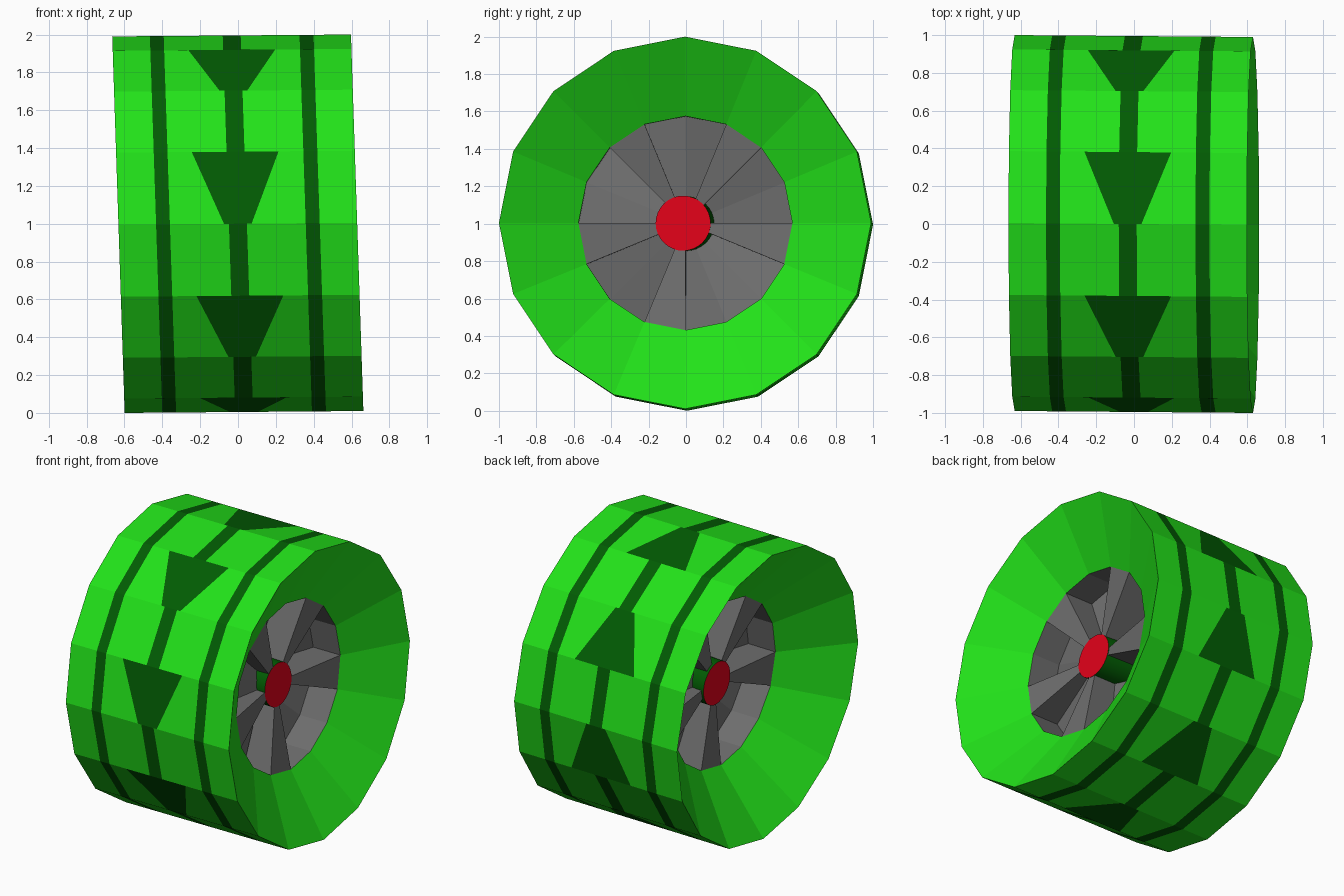
import bpy, bmesh, math
from mathutils import Vector, Matrix

if "Cube" in bpy.data.objects:
    bpy.data.objects.remove(bpy.data.objects["Cube"])

N = 16                       # sides of the wheel
R, R_IN, R_HUB = 0.995, 0.572, 0.135
X_RIM = {-1: -0.632, 1: 0.63}
SPOKES = {1, 4, 8, 11, 14}   # sectors that carry a spoke


def material(name, col):
    m = bpy.data.materials.new(name)
    m.diffuse_color = (*col, 1)
    m.use_nodes = True
    m.node_tree.nodes["Principled BSDF"].inputs["Base Color"].default_value = m.diffuse_color
    return m


GREEN = material("bright green", (0.016, 0.76, 0.010))
DARK = material("dark green", (0.0006, 0.108, 0.001))
GREY = material("grey", (0.155, 0.155, 0.155))
RED = material("red", (0.77, 0.0005, 0.010))

# slight lean of the whole wheel
LEAN = Matrix(((1, 0, -0.033, 0), (-0.008, 1, 0, 0), (0.008, 0, 1, 1), (0, 0, 0, 1)))


def point(x, r, k):
    a = 2 * math.pi * k / N
    return Vector((x, r * math.sin(a), r * math.cos(a)))


def face(bm, pts, facing, mat=0):
    """Add a polygon whose normal points along the given direction."""
    f = bm.faces.new([bm.verts.new(p) for p in pts])
    f.normal_update()
    if f.normal.dot(facing) < 0:
        f.normal_flip()
    f.material_index = mat


def finish(bm, name, mats, matrix=LEAN):
    bmesh.ops.remove_doubles(bm, verts=bm.verts, dist=1e-5)
    bmesh.ops.transform(bm, matrix=matrix, verts=bm.verts)
    me = bpy.data.meshes.new(name)
    bm.to_mesh(me)
    bm.free()
    for m in mats:
        me.materials.append(m)
    ob = bpy.data.objects.new(name, me)
    bpy.context.collection.objects.link(ob)
    return ob


# tread: strips across each side, with arrows on every other side
bm = bmesh.new()
for k in range(N):
    low, high = (-0.048, 0.047), (-0.048, 0.047)
    if k % 2 == 0:
        low, high = (-0.074, 0.072), (-0.232, 0.227)
    rows = [[X_RIM[-1], -0.433, -0.36, *mid, 0.358, 0.432, X_RIM[1]] for mid in (low, high)]
    for i in range(7):
        face(bm, [point(rows[0][i], R, k), point(rows[0][i + 1], R, k),
                  point(rows[1][i + 1], R, k + 1), point(rows[1][i], R, k + 1)],
             point(0, 1, k + 0.5), i % 2)
finish(bm, "tread", [GREEN, DARK])

# ring, spoke hub end, pocket floor at ring, pocket floor at hub
DEPTHS = {-1: (0.29, 0.235, 0.08, 0.06), 1: (0.39, 0.315, 0.18, 0.15)}
for s, side in ((-1, "left"), (1, "right")):
    out = Vector((s, 0, 0))
    ring, inner, floor_o, floor_mid = (s * d for d in DEPTHS[s])
    spokes = SPOKES if s > 0 else {N - 1 - k for k in SPOKES}

    def floor_i(k):
        """Pocket floor near the hub, shallower on one side."""
        return floor_mid - 0.11 * math.sin(2 * math.pi * k / N)

    # sidewall: dished ring from the rim to the wheel centre
    bm = bmesh.new()
    for k in range(N):
        face(bm, [point(X_RIM[s], R, k), point(X_RIM[s], R, k + 1),
                  point(ring, R_IN, k + 1), point(ring, R_IN, k)], out)
    finish(bm, side + "_sidewall", [GREEN])

    # spokes with deep pockets between them
    bm = bmesh.new()
    for k in range(N):
        if k in spokes:
            face(bm, [point(ring, R_IN, k), point(ring, R_IN, k + 1),
                      point(inner, R_HUB, k + 1), point(inner, R_HUB, k)], out)
            for j in (k, k + 1):              # spoke side walls
                face(bm, [point(ring, R_IN, j), point(inner, R_HUB, j),
                          point(floor_i(j), R_HUB, j), point(floor_o, R_IN, j)],
                     point(0, 1, j) - point(0, 1, k + 0.5))
        else:
            face(bm, [point(floor_o, R_IN, k), point(floor_o, R_IN, k + 1),
                      point(floor_i(k + 1), R_HUB, k + 1), point(floor_i(k), R_HUB, k)], out)
            face(bm, [point(ring, R_IN, k), point(ring, R_IN, k + 1),
                      point(floor_o, R_IN, k + 1), point(floor_o, R_IN, k)],
                 -point(0, 1, k + 0.5))
    finish(bm, side + "_spokes", [GREY])

# axle through the wheel, with red end caps
bm = bmesh.new()
bmesh.ops.create_cone(bm, cap_ends=True, segments=32, radius1=0.147, radius2=0.147, depth=0.575,
                      matrix=Matrix.Translation((0.0325, 0, 0)) @ Matrix.Rotation(math.pi / 2, 4, 'Y'))
for f in bm.faces:
    f.material_index = 1 if len(f.verts) > 4 else 0
    f.smooth = len(f.verts) == 4
for e in bm.edges:
    e.smooth = all(len(f.verts) == 4 for f in e.link_faces)
finish(bm, "axle", [DARK, RED],
       Matrix(((1, 0, -0.033, 0), (-0.07, 1, 0, 0.007), (0.008, 0, 1, 1), (0, 0, 0, 1))))
